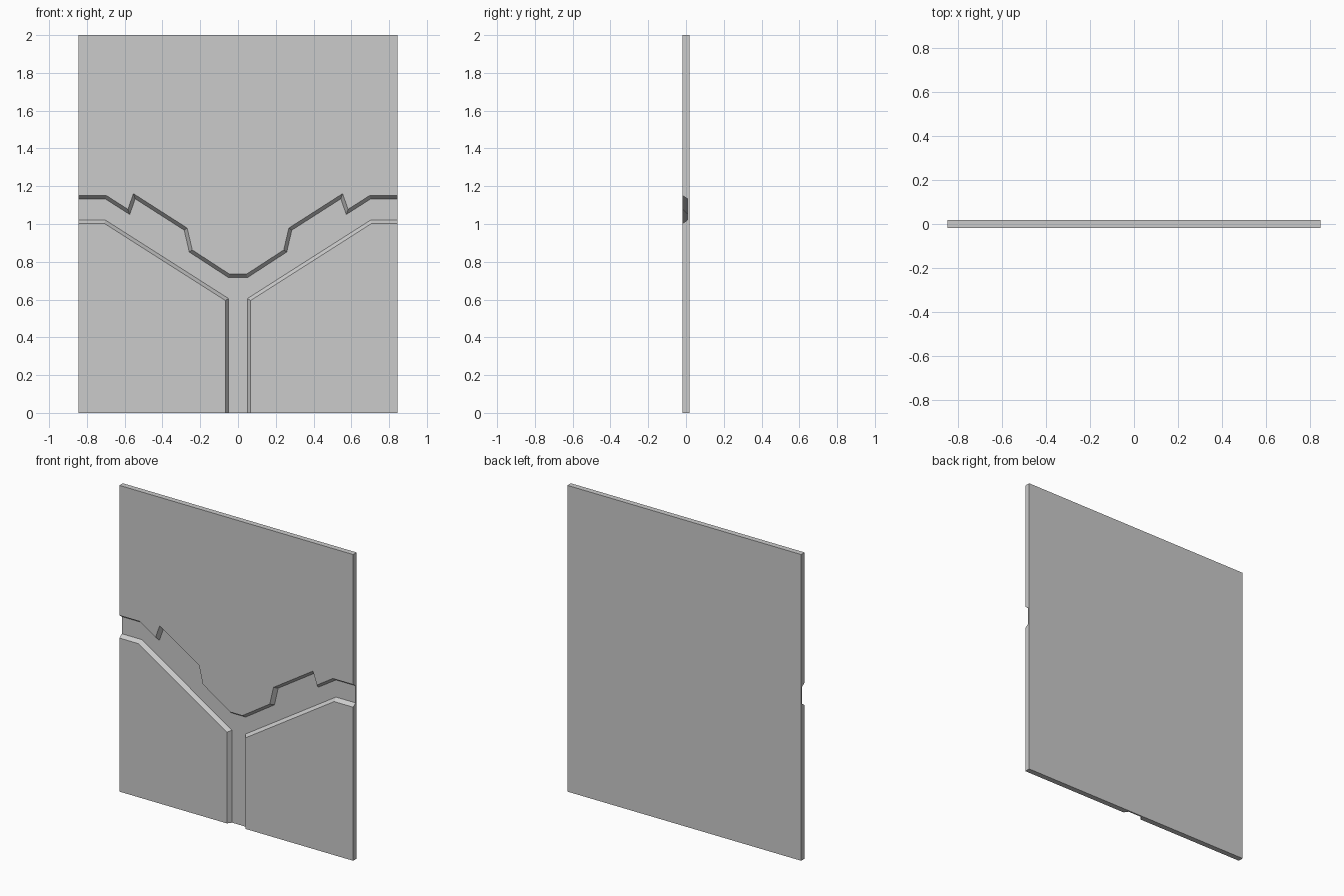
import bpy, bmesh
from mathutils import Vector

if "Cube" in bpy.data.objects:
    bpy.data.objects.remove(bpy.data.objects["Cube"])

W, H, T = 0.845, 2.0, 0.018      # half width, height, half thickness
FLOOR_Y = 0.008                  # depth of the channel floor
BEVEL = 0.009                    # half the width of the sloped channel wall


def offset_outline(pts, d):
    """Mitred outward offset of a counter-clockwise outline."""
    out = []
    for i, p in enumerate(pts):
        a = (p - pts[i - 1]).normalized()
        b = (pts[(i + 1) % len(pts)] - p).normalized()
        n1, n2 = Vector((a.y, -a.x)), Vector((b.y, -b.x))
        out.append(p + (n1 + n2) * d / (1 + n1.dot(n2)))
    return out


def loft(name, ring_a, y_a, ring_b, y_b):
    """Solid between two matching (x, z) outlines at two depths."""
    bm = bmesh.new()
    a = [bm.verts.new((p[0], y_a, p[1])) for p in ring_a]
    b = [bm.verts.new((p[0], y_b, p[1])) for p in ring_b]
    bm.faces.new(a)
    bm.faces.new(b[::-1])
    for i in range(len(a)):
        j = (i + 1) % len(a)
        bm.faces.new((a[j], a[i], b[i], b[j]))
    bmesh.ops.recalc_face_normals(bm, faces=bm.faces)
    me = bpy.data.meshes.new(name)
    bm.to_mesh(me)
    bm.free()
    ob = bpy.data.objects.new(name, me)
    bpy.context.collection.objects.link(ob)
    return ob


# Flat door slab
slab = [(-W, 0), (W, 0), (W, H), (-W, H)]
panel = loft("door_panel", slab, -T, slab, T)

# Y-shaped channel: left half outline, from the centre round to the bottom
half = [(-0.047, 0.725), (-0.25, 0.857), (-0.277, 0.973), (-0.549, 1.147),
        (-0.578, 1.064), (-0.70, 1.142), (-1.0, 1.142),
        (-1.0, 1.012), (-0.705, 1.012), (-0.058, 0.60), (-0.058, -0.1)]
outline = [Vector(p) for p in half] + [Vector((-x, z)) for x, z in reversed(half)]

# Sloped-wall cutter, carried slightly past the front face
extra = 0.01
slope = 2 * BEVEL / (T + FLOOR_Y)
cutter = loft("channel_cutter",
              offset_outline(outline, BEVEL + slope * extra), -T - extra,
              offset_outline(outline, -BEVEL), FLOOR_Y)
cutter.hide_render = True

# Carve the channel
mod = panel.modifiers.new("channel", 'BOOLEAN')
mod.operation = 'DIFFERENCE'
mod.solver = 'EXACT'
mod.object = cutter
bpy.context.view_layer.objects.active = panel
bpy.ops.object.modifier_apply(modifier=mod.name)
bpy.data.objects.remove(cutter)
